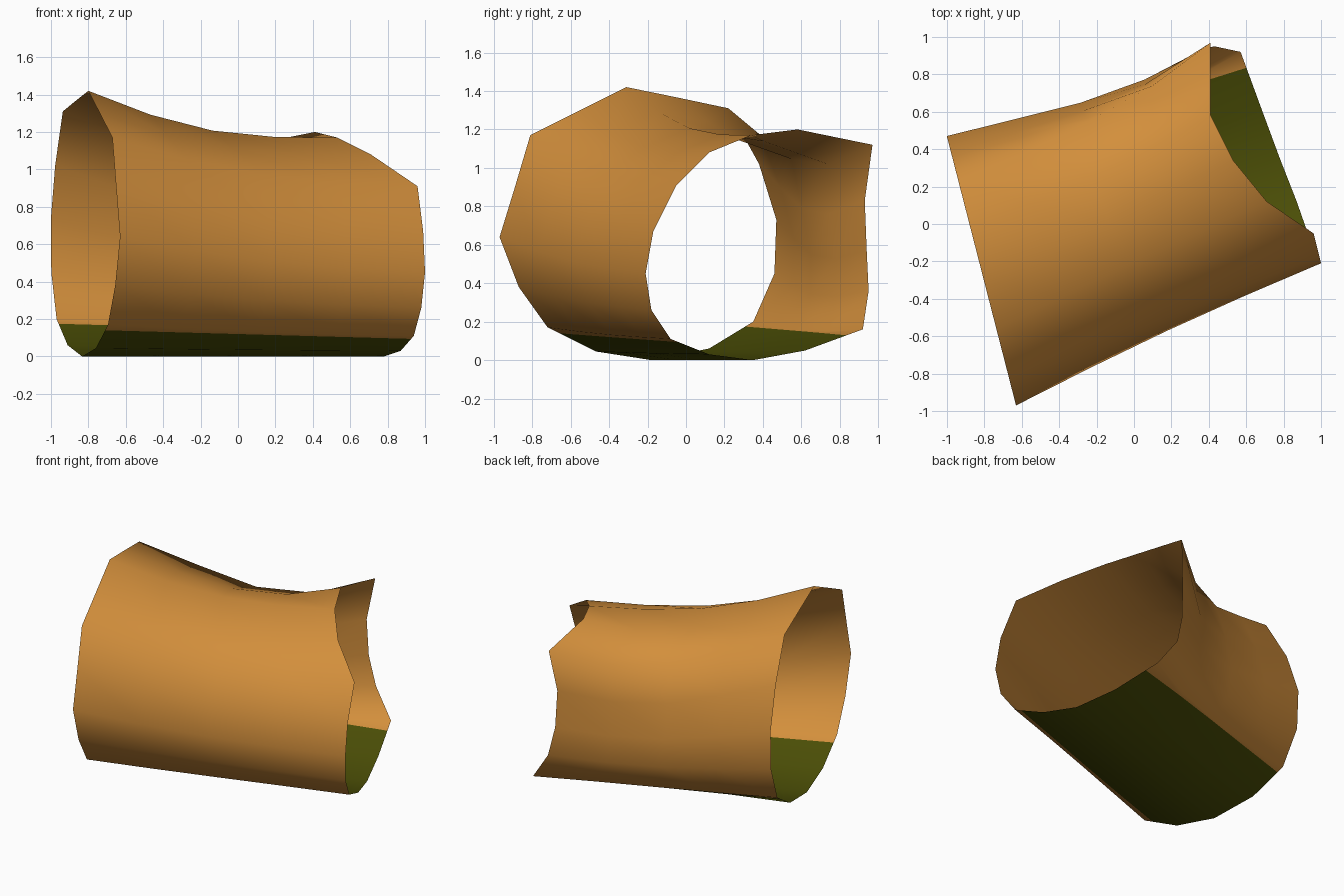
import bpy
import bmesh
import math
from mathutils import Vector

default_cube = bpy.data.objects.get("Cube")
if default_cube:
    bpy.data.objects.remove(default_cube, do_unlink=True)


def make_material(name, colour):
    material = bpy.data.materials.new(name)
    material.use_nodes = True
    material.diffuse_color = (*colour, 1)
    shader = material.node_tree.nodes["Principled BSDF"]
    shader.inputs["Base Color"].default_value = (*colour, 1)
    shader.inputs["Roughness"].default_value = 0.9
    return material


# Left rim lies in one slanted plane, so only depth and height are given
left_profile = [
    (-.04, 1.365), (-.31, 1.42), (-.56, 1.295), (-.81, 1.17),
    (-.89, .9), (-.97, .64), (-.87, .38), (-.72, .17),
    (-.47, .045), (-.18, 0), (.12, .06), (.35, .2),
    (.46, .45), (.47, .73), (.38, 1.02), (.22, 1.31),
]
left_rim = [Vector((-.88 - .257 * y, y, z)) for y, z in left_profile]

# Right rim is ragged: notched on top, with a spike at the back
right_rim = [Vector(point) for point in (
    (.41, .58, 1.2), (.53, .34, 1.17), (.71, .12, 1.08), (.96, -.05, .91),
    (.99, -.17, .67), (1, -.21, .45), (.98, -.18, .26), (.94, -.08, .11),
    (.87, .12, .03), (.78, .35, 0), (.68, .62, .05), (.57, .92, .16),
    (.43, .95, .36), (.38, .94, .57), (.37, .93, .83), (.41, .97, 1.12),
)]

across = Vector((-.43, .9, 0)).normalized()
SEGMENTS = 4


def wall_point(start, end, t):
    """Point on the wall, drawn inward between the rims, most behind the spike."""
    point = start.lerp(end, t)
    pinch = math.sin(math.pi * t)
    offset = point.dot(across) - .08
    behind = max(offset, 0)
    point -= across * (offset * .03 + behind * .12 * t) * pinch
    point.z *= 1 - pinch * (.068 + .25 * t * behind)
    return point


# Open bark tube, lofted from rim to rim
bm = bmesh.new()
rings = []
for step in range(SEGMENTS + 1):
    t = step / SEGMENTS
    rings.append([bm.verts.new(wall_point(start, end, t))
                  for start, end in zip(left_rim, right_rim)])

for ring, following in zip(rings, rings[1:]):
    for i in range(len(ring)):
        j = (i + 1) % len(ring)
        bm.faces.new((ring[i], following[i], following[j], ring[j]))
bmesh.ops.recalc_face_normals(bm, faces=bm.faces[:])

# Mossy underside: cut the wall along a gently tilted plane
moss_origin = Vector((0, 0, .13))
moss_normal = Vector((.038, -.026, 1)).normalized()
bmesh.ops.bisect_plane(
    bm,
    geom=bm.verts[:] + bm.edges[:] + bm.faces[:],
    plane_co=moss_origin,
    plane_no=moss_normal,
)
for face in bm.faces:
    face.smooth = True
    height = (face.calc_center_median() - moss_origin).dot(moss_normal)
    face.material_index = 1 if height < 0 else 0

mesh = bpy.data.meshes.new("hollow_log")
bm.to_mesh(mesh)
bm.free()
mesh.materials.append(make_material("orange_bark", (.65, .275, .045)))
mesh.materials.append(make_material("olive_moss", (.072, .078, .002)))

hollow_log = bpy.data.objects.new("hollow_log", mesh)
bpy.context.collection.objects.link(hollow_log)
